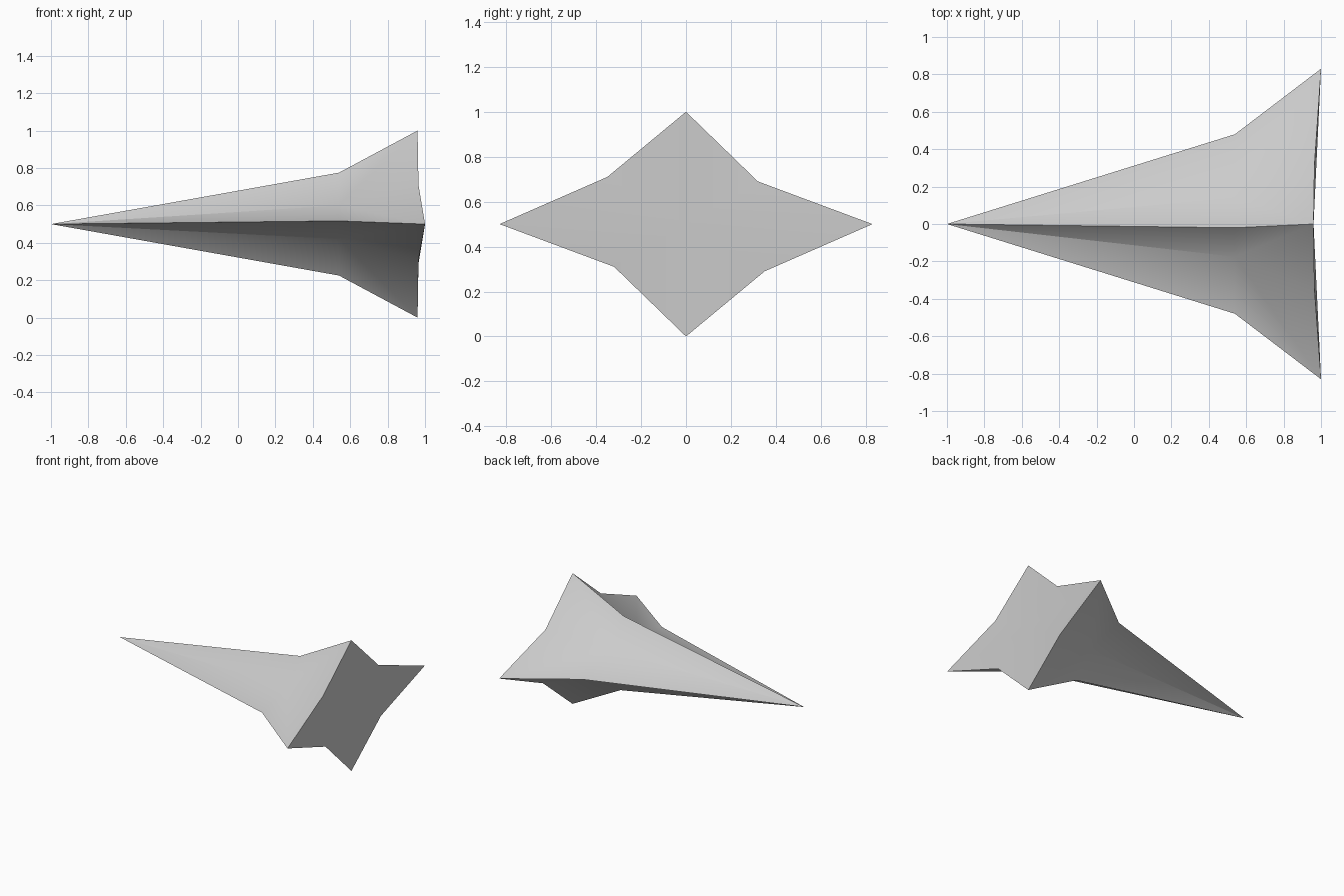
import bpy
import bmesh

cube = bpy.data.objects.get("Cube")
if cube:
    bpy.data.objects.remove(cube, do_unlink=True)

# Single light grey material
grey = bpy.data.materials.new("light_grey")
grey.use_nodes = True
colour = (0.6, 0.6, 0.6, 1)
grey.diffuse_color = colour
grey.node_tree.nodes["Principled BSDF"].inputs["Base Color"].default_value = colour

AXIS_Z = 0.5


def star_ring(bm, half):
    """Four (x, y, height) points, repeated by a half turn about the long axis."""
    pts = half + [(x, -y, -h) for x, y, h in half]
    return [bm.verts.new((x, y, AXIS_Z + h)) for x, y, h in pts]


bm = bmesh.new()
nose = bm.verts.new((-1, 0, AXIS_Z))
# Star sections: fin, valley, fin, valley
waist = star_ring(bm, [(0.54, -0.02, 0.275), (0.54, -0.175, 0.1),
                       (0.54, -0.48, 0.017), (0.54, -0.14, -0.08)])
tail = star_ring(bm, [(0.96, 0, 0.5), (0.965, -0.35, 0.21),
                      (1.0, -0.83, 0), (0.965, -0.32, -0.19)])
tail_centre = bm.verts.new((0.96, 0, AXIS_Z))

for i in range(8):
    j = (i + 1) % 8
    # Long tapering nose panel
    bm.faces.new((nose, waist[i], waist[j]))
    # Flared panel, folded from the valley at the waist to the fin tip
    if i % 2 == 0:
        bm.faces.new((waist[i], tail[i], waist[j]))
        bm.faces.new((waist[j], tail[i], tail[j]))
    else:
        bm.faces.new((waist[i], tail[i], tail[j]))
        bm.faces.new((waist[i], tail[j], waist[j]))
    # Star-shaped end cap
    bm.faces.new((tail_centre, tail[j], tail[i]))

bmesh.ops.recalc_face_normals(bm, faces=bm.faces)
mesh = bpy.data.meshes.new("finned_dart")
bm.to_mesh(mesh)
bm.free()
mesh.materials.append(grey)

dart = bpy.data.objects.new("finned_dart", mesh)
bpy.context.collection.objects.link(dart)
bpy.ops.object.select_all(action="DESELECT")
dart.select_set(True)
bpy.context.view_layer.objects.active = dart
bpy.ops.object.shade_smooth_by_angle(angle=0.52)
